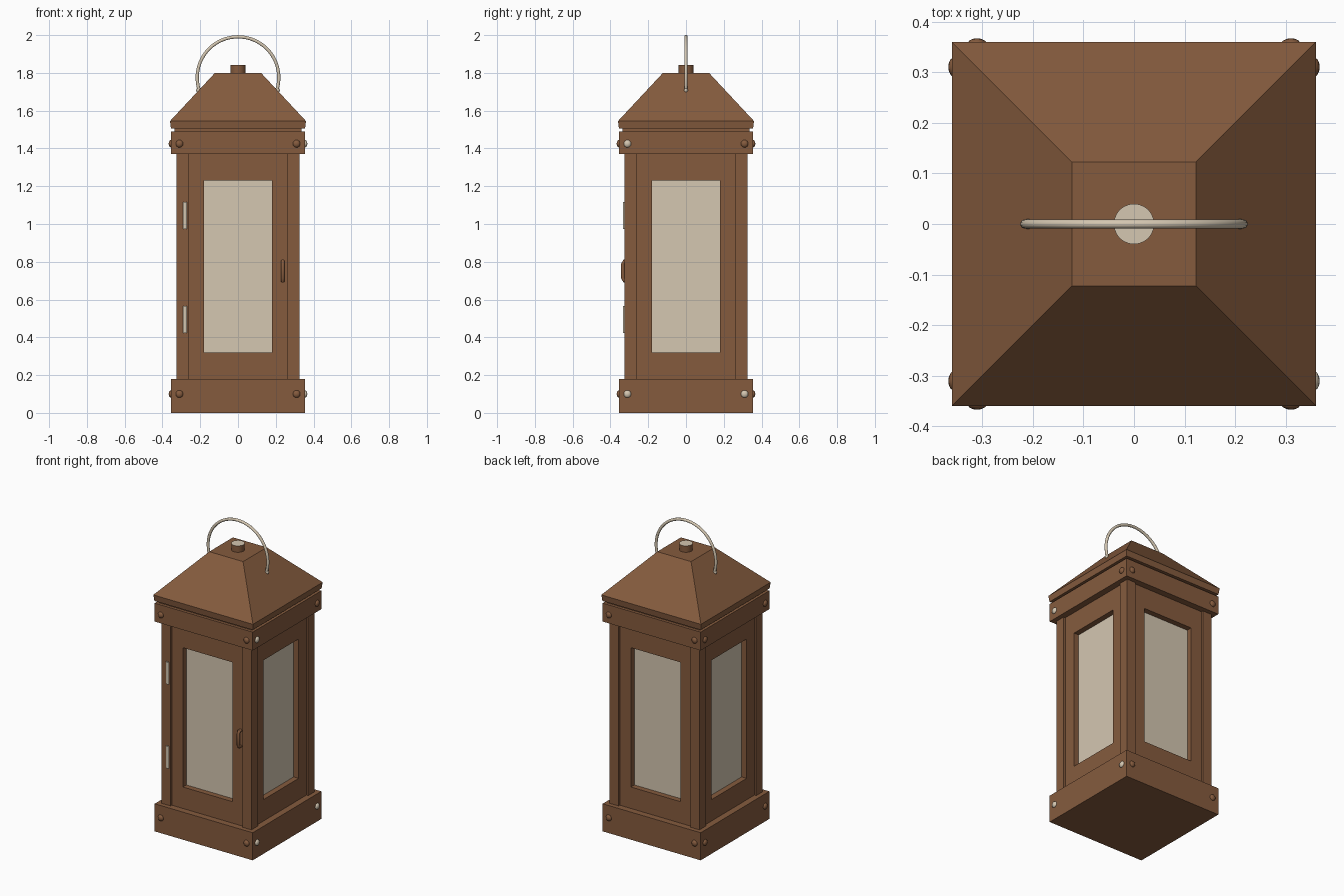
import bpy, bmesh, math
from mathutils import Matrix, Vector

if "Cube" in bpy.data.objects:
    bpy.data.objects.remove(bpy.data.objects["Cube"])


def material(name, rgb):
    m = bpy.data.materials.new(name)
    m.diffuse_color = (*rgb, 1)
    m.use_nodes = True
    m.node_tree.nodes["Principled BSDF"].inputs["Base Color"].default_value = m.diffuse_color
    return m


BROWN = material("brown_metal", (0.235, 0.105, 0.048))
CREAM = material("cream", (0.66, 0.57, 0.44))


def finish(name, bm, mats, smooth=False):
    bmesh.ops.recalc_face_normals(bm, faces=bm.faces)
    me = bpy.data.meshes.new(name)
    bm.to_mesh(me)
    bm.free()
    for m in mats:
        me.materials.append(m)
    ob = bpy.data.objects.new(name, me)
    bpy.context.collection.objects.link(ob)
    if smooth:
        bpy.ops.object.select_all(action='DESELECT')
        ob.select_set(True)
        bpy.context.view_layer.objects.active = ob
        bpy.ops.object.shade_smooth_by_angle(angle=math.radians(40))
    return ob


def box(name, lo, hi, mat, rot=Matrix()):
    bm = bmesh.new()
    lo, hi = Vector(lo), Vector(hi)
    bmesh.ops.create_cube(bm, size=1, matrix=rot @ Matrix.Translation((lo + hi) / 2)
                          @ Matrix.Diagonal((*(hi - lo), 1)))
    return finish(name, bm, [mat])


def square_stack(name, profile, mat):
    """Square rings of (half width, z), skinned and capped."""
    bm = bmesh.new()
    rings = [[bm.verts.new((sx * w, sy * w, z)) for sx, sy in
              ((-1, -1), (1, -1), (1, 1), (-1, 1))] for w, z in profile]
    for a, b in zip(rings, rings[1:]):
        for i in range(4):
            j = (i + 1) % 4
            bm.faces.new((a[i], a[j], b[j], b[i]))
    bm.faces.new(rings[0])
    bm.faces.new(rings[-1])
    return finish(name, bm, [mat])


def tube(name, points, radius, mat, sides=10):
    """Round bar swept along a path of points."""
    bm = bmesh.new()
    pts = [Vector(p) for p in points]
    side = (pts[1] - pts[0]).cross(pts[-1] - pts[0]).normalized()
    if side.length < 0.5:
        side = Vector((1, 0, 0))
    rings = []
    for i, p in enumerate(pts):
        t = (pts[min(i + 1, len(pts) - 1)] - pts[max(i - 1, 0)]).normalized()
        n = side.cross(t).normalized()
        rings.append([bm.verts.new(p + radius * (side * math.cos(a) + n * math.sin(a)))
                      for a in (2 * math.pi * k / sides for k in range(sides))])
    for a, b in zip(rings, rings[1:]):
        for k in range(sides):
            j = (k + 1) % sides
            bm.faces.new((a[k], a[j], b[j], b[k]))
    bm.faces.new(rings[0])
    bm.faces.new(rings[-1])
    return finish(name, bm, [mat], True)


def dome(name, center, scale, mat, rot=Matrix()):
    bm = bmesh.new()
    bmesh.ops.create_uvsphere(bm, u_segments=14, v_segments=8, radius=1,
                              matrix=rot @ Matrix.Translation(center)
                              @ Matrix.Diagonal((*scale, 1)))
    return finish(name, bm, [mat], True)


# Base, upper band and roof
square_stack("base", [(0.354, 0), (0.354, 0.18)], BROWN)
square_stack("upper_band", [(0.354, 1.37), (0.354, 1.49)], BROWN)
square_stack("roof_neck", [(0.335, 1.48), (0.335, 1.515)], BROWN)
square_stack("roof", [(0.355, 1.505), (0.36, 1.545), (0.122, 1.80)], BROWN)

# Corner posts
for n, (sx, sy) in enumerate(((-1, -1), (1, -1), (1, 1), (-1, 1))):
    xs, ys = sorted((sx * 0.26, sx * 0.325)), sorted((sy * 0.26, sy * 0.325))
    box(f"corner_post_{n}", (xs[0], ys[0], 0.17), (xs[1], ys[1], 1.38), BROWN)


def window_frame(name, rot):
    """Panel with a rectangular opening and inner reveal."""
    bm = bmesh.new()

    def loop(hx, z0, z1, y):
        return [bm.verts.new(rot @ Vector((x, y, z))) for x, z in
                ((-hx, z0), (hx, z0), (hx, z1), (-hx, z1))]
    loops = [loop(0.265, 0.17, 1.38, -0.26), loop(0.265, 0.17, 1.38, -0.312),
             loop(0.18, 0.32, 1.23, -0.312), loop(0.18, 0.32, 1.23, -0.26)]
    for a, b in zip(loops, loops[1:] + loops[:1]):
        for i in range(4):
            j = (i + 1) % 4
            bm.faces.new((a[i], a[j], b[j], b[i]))
    return finish(name, bm, [BROWN])


# Four sides: frame, glass and rivets
for k, side in enumerate(("front", "right", "back", "left")):
    rot = Matrix.Rotation(k * math.pi / 2, 4, 'Z')
    window_frame(f"{side}_frame", rot)
    box(f"{side}_glass", (-0.20, -0.276, 0.30), (0.20, -0.268, 1.25), CREAM, rot)
    for x in (-0.31, 0.31):
        for z in (0.10, 1.425):
            pale = side == "right" and not (x > 0 and z > 1)
            dome(f"{side}_rivet", (x, -0.354, z), (0.02, 0.013, 0.02),
                 CREAM if pale else BROWN, rot)

# Door hinges and pull
for z in (0.495, 1.045):
    tube("door_hinge", [(-0.28, -0.324, z - 0.072), (-0.28, -0.324, z + 0.072)], 0.011, CREAM)
tube("door_pull", [(0.237, -0.305, 0.70), (0.237, -0.327, 0.70), (0.237, -0.334, 0.712),
                   (0.237, -0.334, 0.79), (0.237, -0.327, 0.802), (0.237, -0.305, 0.802)],
     0.010, BROWN)

# Roof knob with a pale top face
bm = bmesh.new()
bmesh.ops.create_cone(bm, cap_ends=True, segments=24, radius1=0.04, radius2=0.04, depth=0.05,
                      matrix=Matrix.Translation((0, 0, 1.817)))
for f in bm.faces:
    f.material_index = 1 if f.calc_center_median().z > 1.84 else 0
finish("roof_knob", bm, [BROWN, CREAM], True)

# Carrying ring and its pivots
arc = [math.radians(-23 + 226 * i / 40) for i in range(41)]
tube("carry_ring", [(0.216 * math.cos(a), 0, 1.775 + 0.216 * math.sin(a)) for a in arc],
     0.009, CREAM)
for sx in (-1, 1):
    dome("ring_pivot", (sx * 0.209, 0, 1.708), (0.013, 0.010, 0.013), CREAM)
